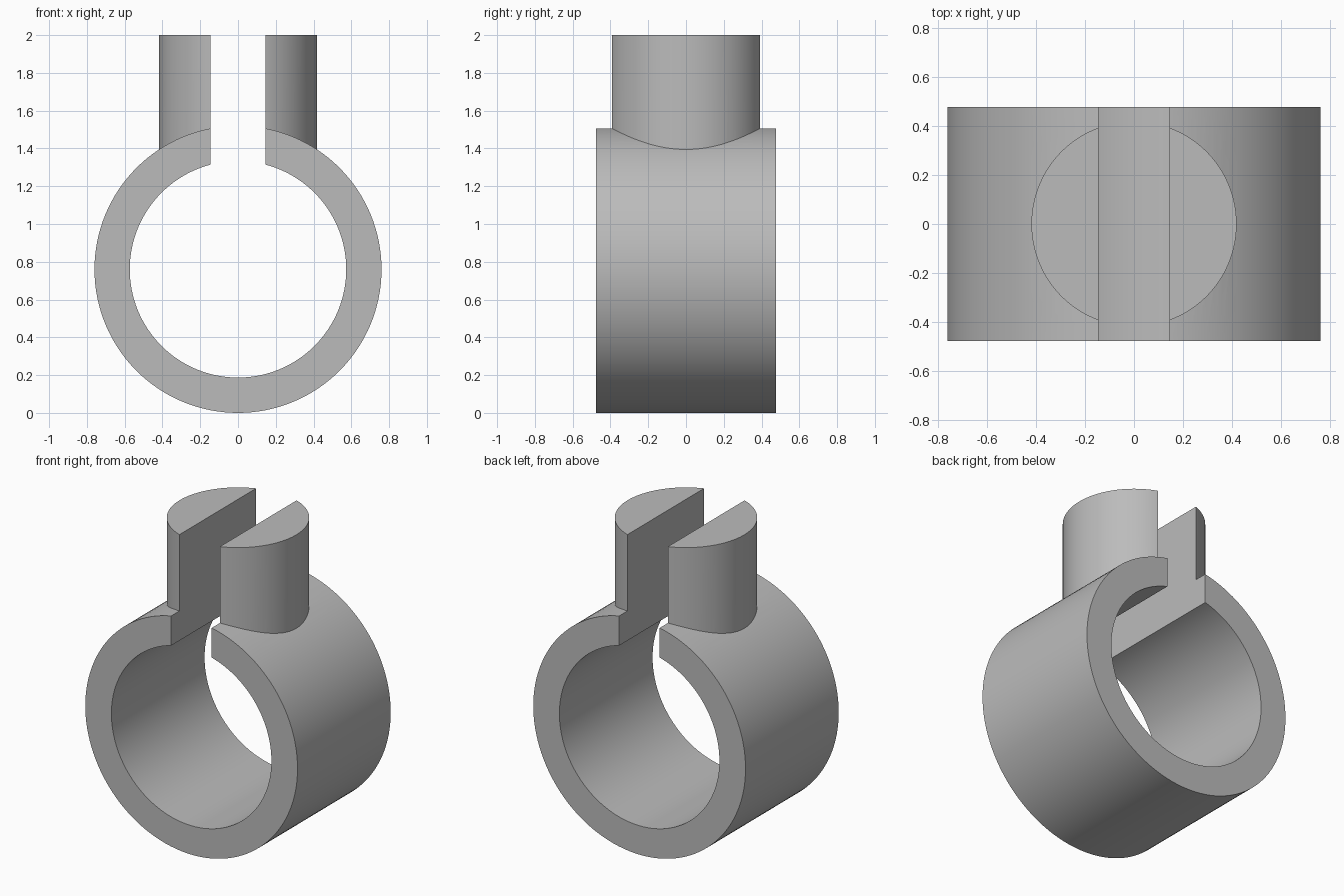
import bpy
import math

if "Cube" in bpy.data.objects:
    bpy.data.objects.remove(bpy.data.objects["Cube"], do_unlink=True)

RADIUS, BORE, DEPTH = 0.76, 0.573, 0.953
STEM_RADIUS, SLOT, TOP = 0.418, 0.29, 2.0

grey = bpy.data.materials.new("plain_grey")
grey.use_nodes = True
colour = (0.5, 0.5, 0.5, 1)
grey.diffuse_color = colour
grey.node_tree.nodes["Principled BSDF"].inputs["Base Color"].default_value = colour


def cylinder(name, radius, depth, z, tilt=0.0):
    bpy.ops.mesh.primitive_cylinder_add(vertices=128, radius=radius, depth=depth,
                                        location=(0, 0, z), rotation=(tilt, 0, 0))
    obj = bpy.context.object
    obj.name = name
    obj.data.materials.append(grey)
    return obj


def combine(target, other, operation):
    mod = target.modifiers.new(operation.lower(), 'BOOLEAN')
    mod.operation, mod.object, mod.solver = operation, other, 'EXACT'
    bpy.ops.object.select_all(action='DESELECT')
    bpy.context.view_layer.objects.active = target
    target.select_set(True)
    bpy.ops.object.modifier_apply(modifier=mod.name)
    bpy.data.objects.remove(other, do_unlink=True)


# Ring lying along y, with a round stem rising from it
clamp = cylinder("split_ring_clamp", RADIUS, DEPTH, RADIUS, math.pi / 2)
stem = cylinder("stem", STEM_RADIUS, TOP - 1, (TOP + 1) / 2)
combine(clamp, stem, 'UNION')

# Bore through the ring
bore = cylinder("bore_cutter", BORE, DEPTH * 2, RADIUS, math.pi / 2)
combine(clamp, bore, 'DIFFERENCE')

# Slot splitting the stem and the top of the ring
bpy.ops.mesh.primitive_cube_add(size=1, location=(0, 0, RADIUS + 1))
slot = bpy.context.object
slot.name = "slot_cutter"
slot.scale = (SLOT, DEPTH * 2, 2)
slot.data.materials.append(grey)
combine(clamp, slot, 'DIFFERENCE')

# Smooth curved walls, sharp rims
bpy.ops.object.select_all(action='DESELECT')
clamp.select_set(True)
bpy.context.view_layer.objects.active = clamp
bpy.ops.object.shade_smooth_by_angle(angle=math.radians(20))
